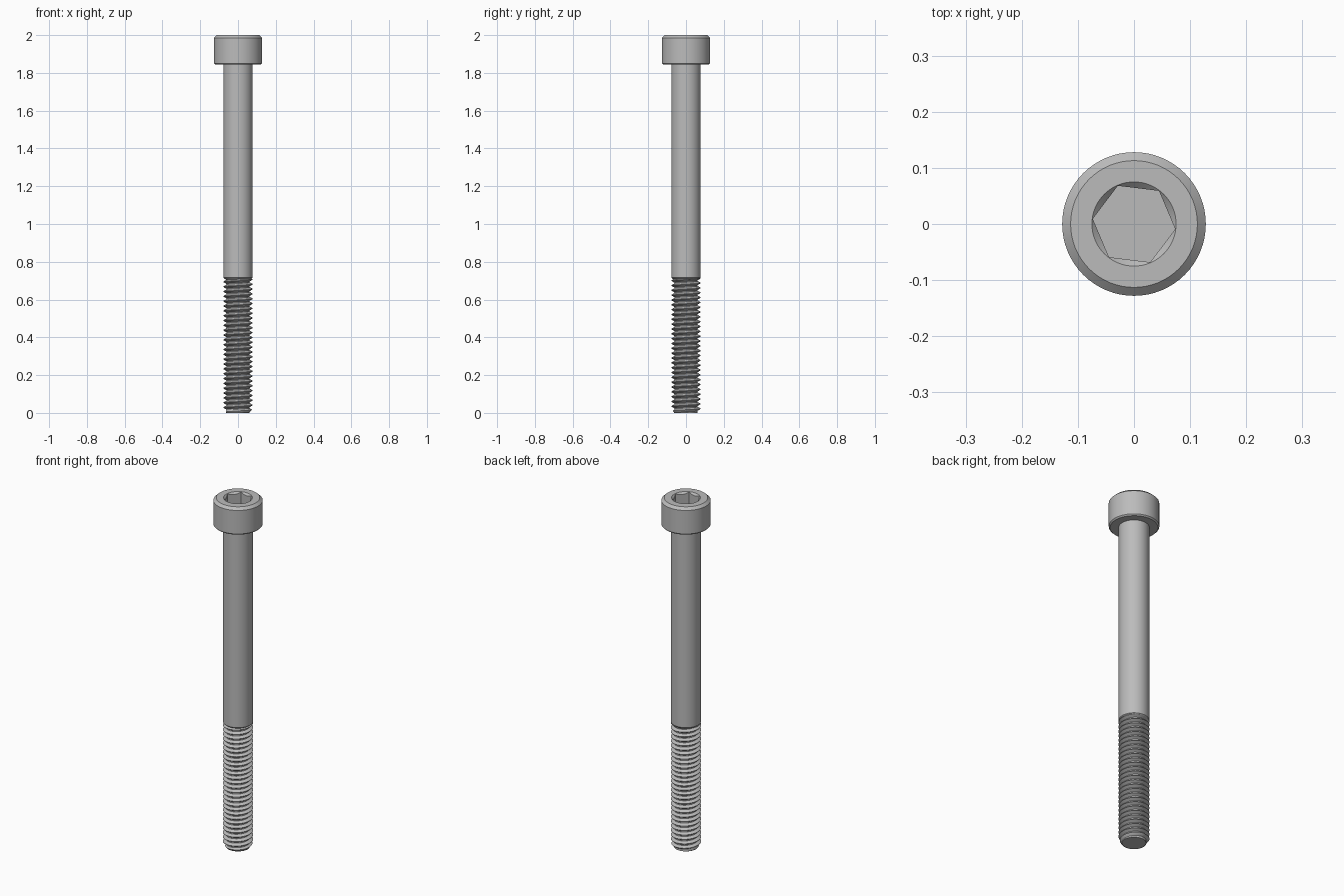
import bpy, bmesh, math

cube = bpy.data.objects.get("Cube")
if cube:
    bpy.data.objects.remove(cube, do_unlink=True)

steel = bpy.data.materials.new("grey steel")
steel.use_nodes = True
steel.diffuse_color = (0.5, 0.5, 0.5, 1)
steel.node_tree.nodes["Principled BSDF"].inputs["Base Color"].default_value = (0.5, 0.5, 0.5, 1)

SHANK_R, ROOT_R, HEAD_R = 0.078, 0.062, 0.128
HEAD_Z, THREAD_Z, PITCH = 1.844, 0.717, 0.0256
SEGMENTS = 64


def finish(name, bm):
    bmesh.ops.remove_doubles(bm, verts=bm.verts, dist=1e-5)
    bmesh.ops.recalc_face_normals(bm, faces=bm.faces)
    mesh = bpy.data.meshes.new(name)
    bm.to_mesh(mesh)
    bm.free()
    obj = bpy.data.objects.new(name, mesh)
    bpy.context.collection.objects.link(obj)
    mesh.materials.append(steel)
    return obj


def activate(obj):
    bpy.ops.object.select_all(action="DESELECT")
    obj.select_set(True)
    bpy.context.view_layer.objects.active = obj


def lathe(name, profile, sides=SEGMENTS, phase=0.0):
    """Closed solid turned from (radius, z) points, capped at both ends."""
    bm = bmesh.new()
    rings = []
    for r, z in profile:
        angles = [phase + math.tau * i / sides for i in range(sides)]
        rings.append([bm.verts.new((r * math.cos(a), r * math.sin(a), z)) for a in angles])
    for low, high in zip(rings, rings[1:]):
        for i in range(sides):
            j = (i + 1) % sides
            bm.faces.new((low[i], low[j], high[j], high[i]))
    bm.faces.new(rings[0][::-1])
    bm.faces.new(rings[-1])
    return finish(name, bm)


def cut(obj, cutter):
    cutter.hide_render = True
    mod = obj.modifiers.new("cut", "BOOLEAN")
    mod.operation, mod.solver, mod.object = "DIFFERENCE", "EXACT", cutter
    activate(obj)
    bpy.ops.object.modifier_apply(modifier=mod.name)
    bpy.data.objects.remove(cutter, do_unlink=True)


# Head with chamfered rims
head = lathe("head", [(HEAD_R - 0.007, HEAD_Z), (HEAD_R, HEAD_Z + 0.007),
                      (HEAD_R, 1.986), (0.113, 2.0)])

# Hexagonal socket with a countersunk mouth
cut(head, lathe("socket_cutter", [(0.074, 1.92), (0.074, 2.05)], 6, math.radians(-7)))
cut(head, lathe("countersink_cutter", [(0.04, 1.965), (0.085, 2.01)]))

# Plain shank, tapering into the thread
shank = lathe("shank", [(ROOT_R, THREAD_Z - 0.014), (SHANK_R, THREAD_Z),
                        (SHANK_R, HEAD_Z + 0.002)])

# Core closes the tip of the screw
core = lathe("thread_core", [(ROOT_R - 0.001, 0.0), (ROOT_R - 0.001, THREAD_Z)])

# Right-hand helical thread: (fraction of pitch, radius), trimmed at both ends
tooth = [(0.0, ROOT_R), (0.2, ROOT_R), (0.56, SHANK_R), (0.66, SHANK_R), (1.0, ROOT_R)]
bm = bmesh.new()
previous = None
turns = math.ceil(THREAD_Z / PITCH) + 1
for step in range(-SEGMENTS, turns * SEGMENTS + 1):
    angle = math.tau * step / SEGMENTS
    row = []
    for fraction, radius in tooth:
        z = PITCH * (step / SEGMENTS + fraction)
        z = min(max(z, 0.0), THREAD_Z - 0.006)
        r = min(radius, ROOT_R + 0.7 * z)
        row.append(bm.verts.new((r * math.cos(angle), r * math.sin(angle), z)))
    if previous:
        for i in range(len(tooth) - 1):
            quad = (previous[i], row[i], row[i + 1], previous[i + 1])
            if max(v.co.z for v in quad) - min(v.co.z for v in quad) > 1e-6:
                bm.faces.new(quad)
    previous = row
bmesh.ops.delete(bm, geom=[v for v in bm.verts if not v.link_faces], context="VERTS")
thread = finish("thread", bm)

# Smooth round surfaces, crisp edges
for obj in (head, shank, core, thread):
    activate(obj)
    bpy.ops.object.shade_smooth_by_angle(angle=math.radians(25))
